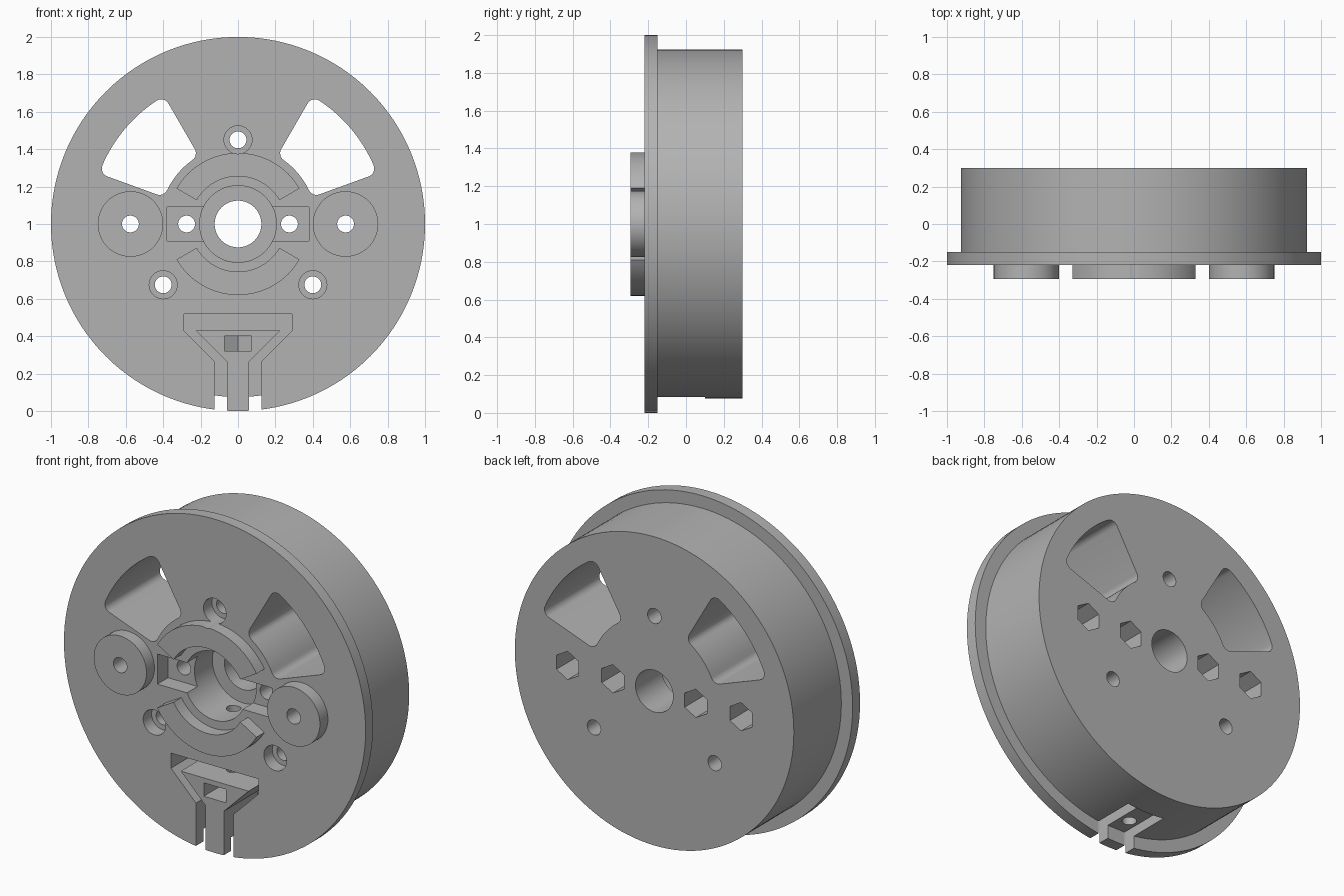
import bpy, bmesh
from math import sin, cos, asin, pi, radians

cube = bpy.data.objects.get("Cube")
if cube:
    bpy.data.objects.remove(cube, do_unlink=True)

grey = bpy.data.materials.new("plain_grey")
grey.use_nodes = True
colour = (0.45, 0.45, 0.45, 1)
grey.diffuse_color = colour
grey.node_tree.nodes["Principled BSDF"].inputs["Base Color"].default_value = colour

CZ = 1.0                      # height of the wheel axis
BACK, RIM, FACE, BOSS = 0.3, -0.15, -0.22, -0.295


def arc(cx, cz, r, a0, a1, n):
    return [(cx + r * cos(a0 + (a1 - a0) * i / n),
             cz + r * sin(a0 + (a1 - a0) * i / n)) for i in range(n + 1)]


def disc(cx, cz, r, n=48):
    return arc(cx, cz, r, pi / 2, 2.5 * pi, n)[:-1]


def box(x0, x1, z0, z1):
    return [(x0, z0), (x1, z0), (x1, z1), (x0, z1)]


def prism(name, pts, lo, hi, axis="y"):
    """Extrude an outline along y (outline in x, z) or along z (outline in x, y)."""
    bm = bmesh.new()
    place = (lambda p, t: (p[0], t, p[1])) if axis == "y" else (lambda p, t: (p[0], p[1], t))
    a = [bm.verts.new(place(p, lo)) for p in pts]
    b = [bm.verts.new(place(p, hi)) for p in pts]
    bm.faces.new(a)
    bm.faces.new(b[::-1])
    for i in range(len(pts)):
        j = (i + 1) % len(pts)
        bm.faces.new((a[i], b[i], b[j], a[j]))
    bmesh.ops.recalc_face_normals(bm, faces=bm.faces)
    mesh = bpy.data.meshes.new(name)
    bm.to_mesh(mesh)
    bm.free()
    mesh.materials.append(grey)
    obj = bpy.data.objects.new(name, mesh)
    bpy.context.collection.objects.link(obj)
    return obj


def combine(target, tool, operation):
    """Apply a boolean and discard the tool."""
    bpy.context.view_layer.objects.active = target
    mod = target.modifiers.new(tool.name, "BOOLEAN")
    mod.operation, mod.solver, mod.object = operation, "EXACT", tool
    bpy.ops.object.modifier_apply(modifier=mod.name)
    bpy.data.objects.remove(tool, do_unlink=True)


def add(*args):
    combine(wheel, prism(*args), "UNION")


def cut(*args):
    combine(wheel, prism(*args), "DIFFERENCE")


def window(a0, a1, r0, r1, f):
    """Ring sector with rounded corners."""
    def corner(r, a, side, start, end):
        c = a + side * asin(f / r)
        return arc(r * cos(c), CZ + r * sin(c), f, start(c), end(c), 8)
    ri, ro = r0 + f, r1 - f
    di, do = asin(f / ri), asin(f / ro)
    pts = corner(ro, a0, 1, lambda c: a0 - pi / 2, lambda c: c)
    pts += arc(0, CZ, r1, a0 + do, a1 - do, 16)[1:-1]
    pts += corner(ro, a1, -1, lambda c: c, lambda c: a1 + pi / 2)
    pts += corner(ri, a1, -1, lambda c: a1 + pi / 2, lambda c: c + pi)
    pts += arc(0, CZ, r0, a1 - di, a0 + di, 12)[1:-1]
    pts += corner(ri, a0, 1, lambda c: c + pi, lambda c: a0 + 1.5 * pi)
    return pts


# Flange and drum
wheel = prism("wheel_hub", disc(0, CZ, 1, 128), FACE, RIM)
add("drum", disc(0, CZ, 0.925, 128), RIM - 0.03, BACK)

# Raised arcs and round bosses on the front face
for a in (30, 210):
    a0, a1 = radians(a), radians(a + 120)
    add("raised_arc", arc(0, CZ, 0.38, a0, a1, 32) + arc(0, CZ, 0.255, a1, a0, 32),
        BOSS, FACE + 0.03)
for s in (-1, 1):
    add("round_boss", disc(s * 0.575, CZ, 0.175, 64), BOSS, FACE + 0.03)

# Centre bore with a wide front recess
cut("bore", disc(0, CZ, 0.125), -0.5, 0.5)
cut("bore_recess", disc(0, CZ, 0.205, 64), -0.5, 0.05)

for s in (-1, 1):
    # Windows, side pockets, bolt holes with hexagonal nut traps behind
    a = radians(120 if s < 0 else 20)
    cut("window", window(a, a + radians(40), 0.42, 0.79, 0.045), -0.5, 0.5)
    cut("side_pocket", box(min(s * 0.15, s * 0.38), max(s * 0.15, s * 0.38),
                           CZ - 0.09, CZ + 0.09), -0.5, -0.12)
    for x in (0.275, 0.575):
        cut("bolt_hole", disc(s * x, CZ, 0.045, 32), -0.5, 0.5)
        cut("nut_trap", disc(s * x, CZ, 0.085, 6), 0.1, 0.5)

# Counterbored screw holes
for x, z in ((0, 1.45), (-0.4, 0.675), (0.4, 0.675)):
    cut("screw_hole", disc(x, z, 0.045, 32), -0.5, 0.5)
    cut("screw_recess", disc(x, z, 0.075, 32), -0.5, -0.14)

# Clamp channel around a funnel-shaped tongue
half = [(0.29, 0.52), (0.29, 0.43), (0.125, 0.265), (0.125, -0.1),
        (0.06, -0.1), (0.06, 0.265), (0.225, 0.43)]
cut("clamp_channel", half + [(-x, z) for x, z in reversed(half)], -0.5, 0.1)
cut("tongue_trim", box(-0.1, 0.1, -0.1, 0.083), RIM, 0.1)

# Clamp screw running up to the bore, with a nut slot from the front
cut("clamp_screw_hole", disc(0, -0.04, 0.04, 32), -0.1, 0.9, "z")
cut("clamp_nut_slot", [(-0.073, -0.5), (0.073, -0.5), (0.073, 0.0),
                       (0, 0.044), (-0.073, 0.0)], 0.32, 0.4, "z")

# Smooth the round walls, keep the edges crisp
bpy.ops.object.select_all(action="DESELECT")
wheel.select_set(True)
bpy.context.view_layer.objects.active = wheel
bpy.ops.object.shade_smooth_by_angle(angle=radians(25))
